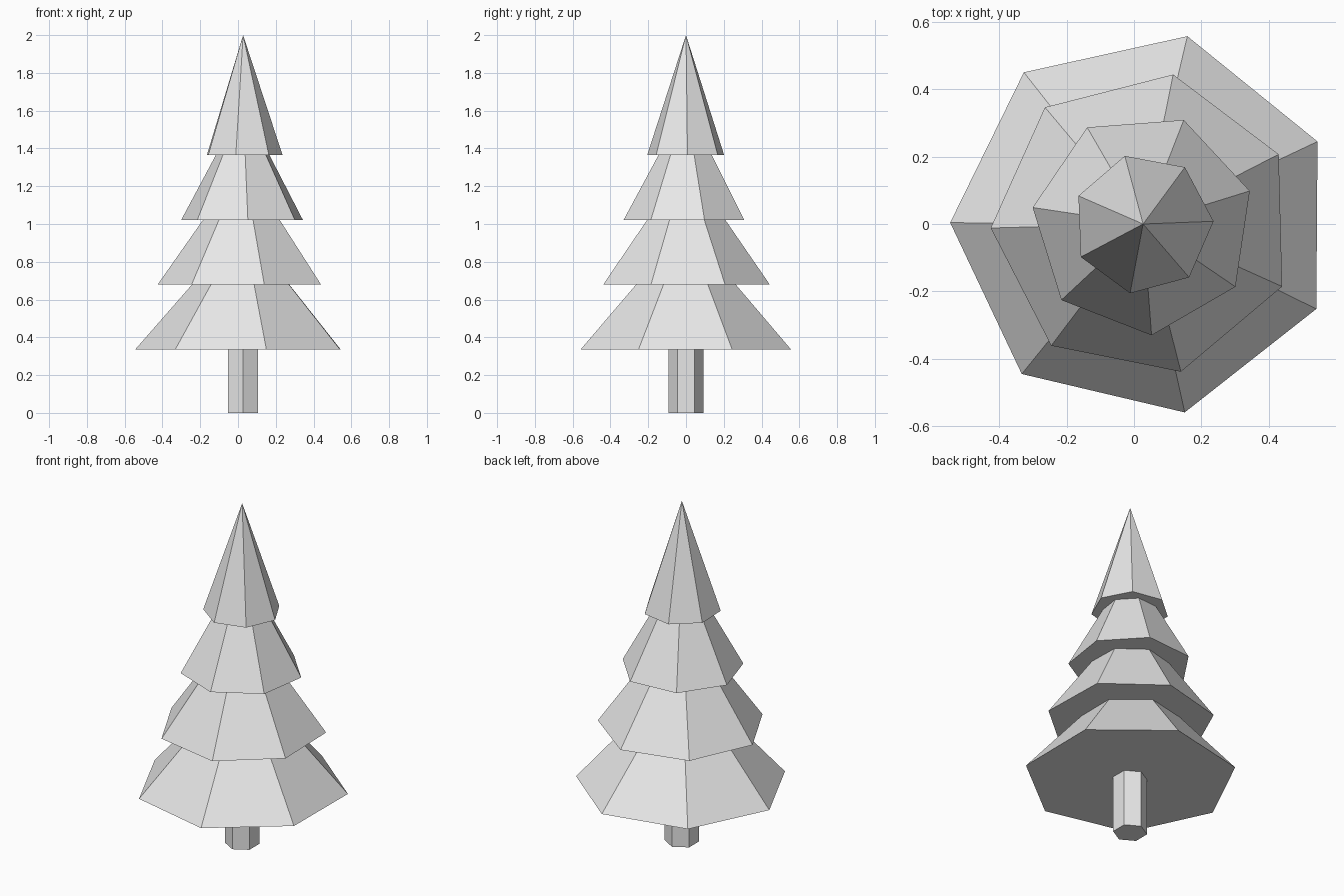
import bpy
import bmesh
from math import cos, sin, radians, tau

if "Cube" in bpy.data.objects:
    bpy.data.objects.remove(bpy.data.objects["Cube"], do_unlink=True)

AXIS_X = 0.027  # the uneven seven-sided tiers put the axis slightly off centre

grey = bpy.data.materials.new("light_grey")
grey.use_nodes = True
grey.diffuse_color = (0.8, 0.8, 0.8, 1)
grey.node_tree.nodes["Principled BSDF"].inputs["Base Color"].default_value = (0.8, 0.8, 0.8, 1)


def frustum(name, sides, turn, z0, r0, z1, r1):
    """Flat-faced prism, frustum or, when r1 is zero, pointed cone."""
    bm = bmesh.new()

    def ring(r, z):
        angles = [radians(turn) + tau * i / sides for i in range(sides)]
        return [bm.verts.new((AXIS_X + r * cos(a), r * sin(a), z)) for a in angles]

    low = ring(r0, z0)
    bm.faces.new(low[::-1])
    if r1:
        high = ring(r1, z1)
        bm.faces.new(high)
    else:
        high = [bm.verts.new((AXIS_X, 0, z1))] * sides
    for i in range(sides):
        j = (i + 1) % sides
        corners = [low[i], low[j], high[j]]
        if r1:
            corners.append(high[i])
        bm.faces.new(corners)
    mesh = bpy.data.meshes.new(name)
    bm.to_mesh(mesh)
    bm.free()
    mesh.materials.append(grey)
    obj = bpy.data.objects.new(name, mesh)
    bpy.context.collection.objects.link(obj)
    return obj


# Six-sided trunk
frustum("trunk", 6, 90, 0, 0.092, 0.335, 0.092)

# Foliage tiers: name, turn, bottom height and radius, top height and radius
tiers = [
    ("bottom_tier", 179.6, 0.335, 0.572, 0.68, 0.27),
    ("lower_middle_tier", 181.5, 0.68, 0.452, 1.022, 0.212),
    ("upper_middle_tier", 171.5, 1.022, 0.331, 1.365, 0.146),
    ("top_tier", 2.2, 1.365, 0.209, 2.0, 0),
]
for name, *shape in tiers:
    frustum(name, 7, *shape)
